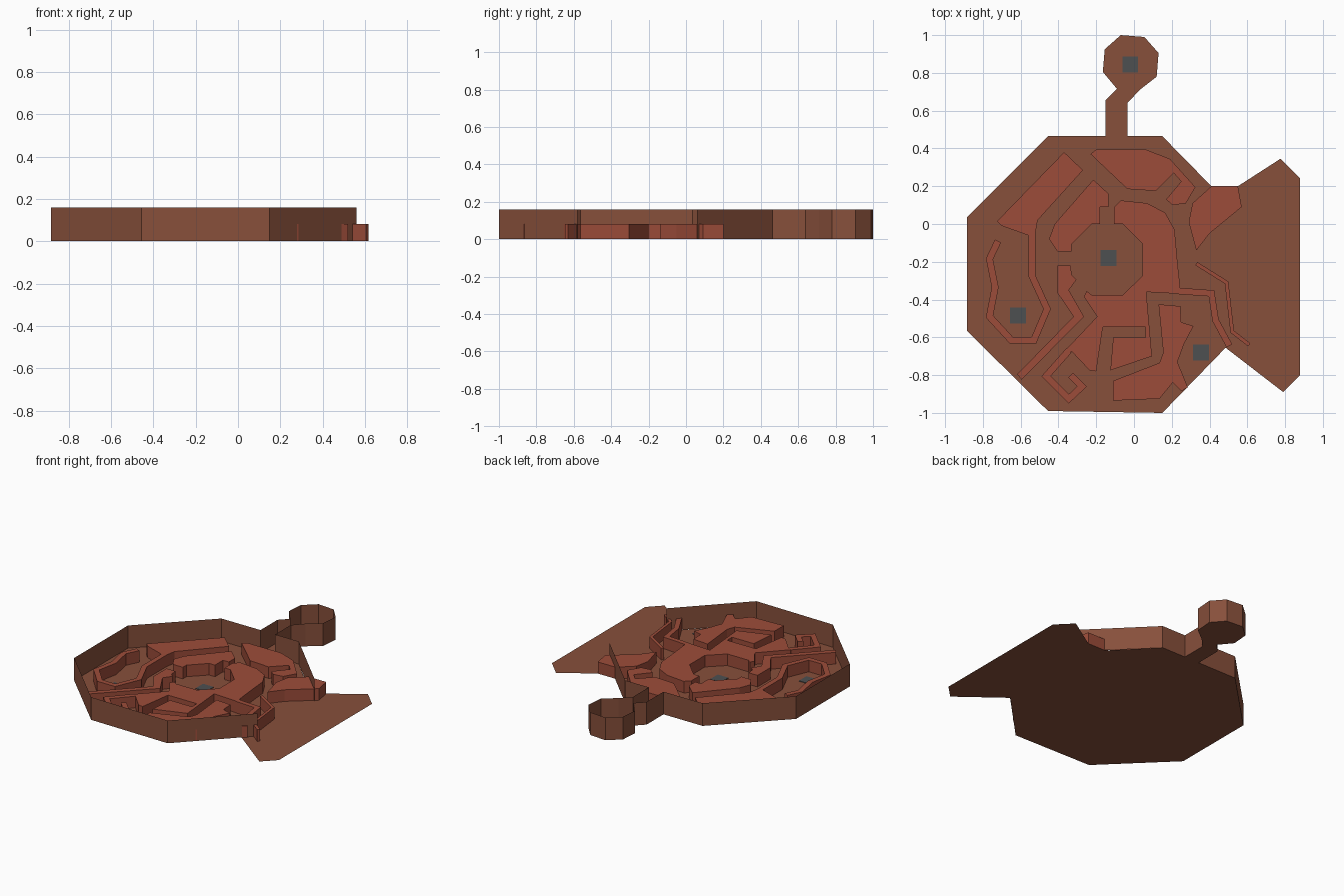
import bpy, bmesh
from mathutils import Vector


def material(name, rgb):
    m = bpy.data.materials.new(name)
    m.diffuse_color = (*rgb, 1)
    return m


BROWN = material("earth_brown", (0.245, 0.08, 0.044))
RED = material("red_clay", (0.335, 0.073, 0.042))
GREY = material("slate_grey", (0.075, 0.08, 0.082))
WALL_H, BLOCK_H = 0.16, 0.082


def finish(name, bm, mat):
    mesh = bpy.data.meshes.new(name)
    bm.to_mesh(mesh)
    bm.free()
    mesh.materials.append(mat)
    obj = bpy.data.objects.new(name, mesh)
    bpy.context.collection.objects.link(obj)
    return obj


def sheet(name, pts, mat):
    """Flat plate lying on the ground."""
    bm = bmesh.new()
    f = bm.faces.new([bm.verts.new((x, y, 0)) for x, y in pts])
    f.normal_update()
    if f.normal.z < 0:
        f.normal_flip()
    finish(name, bm, mat)


def curtain(name, pts, height, mat):
    """Paper-thin upright wall along an open path."""
    bm = bmesh.new()
    cols = [(bm.verts.new((x, y, 0)), bm.verts.new((x, y, height))) for x, y in pts]
    for (a, b), (c, d) in zip(cols, cols[1:]):
        bm.faces.new((a, c, d, b))
    finish(name, bm, mat)


def block(name, pts, mat=RED, height=BLOCK_H):
    """Flat-topped block without a bottom, since it sits on the floor."""
    area = sum(a[0] * b[1] - b[0] * a[1] for a, b in zip(pts, pts[1:] + pts[:1]))
    if area < 0:
        pts = pts[::-1]
    bm = bmesh.new()
    low = [bm.verts.new((x, y, 0)) for x, y in pts]
    top = [bm.verts.new((x, y, height)) for x, y in pts]
    bm.faces.new(top)
    n = len(pts)
    for i in range(n):
        j = (i + 1) % n
        bm.faces.new((low[i], low[j], top[j], top[i]))
    finish(name, bm, mat)


def ribbon(name, path, width):
    """Narrow block following a path, with mitred corners."""
    p = [Vector(q) for q in path]
    left, right = [], []
    for i, q in enumerate(p):
        d1 = (q - p[i - 1]).normalized() if i else (p[1] - q).normalized()
        d2 = (p[i + 1] - q).normalized() if i < len(p) - 1 else d1
        n1, n2 = Vector((-d1.y, d1.x)), Vector((-d2.y, d2.x))
        m = (n1 + n2).normalized()
        m *= width / 2 / max(m.dot(n1), 0.4)
        left.append(tuple(q + m))
        right.append(tuple(q - m))
    block(name, left + right[::-1])


# Outline shared by floor and outer wall: passage, round annex, octagon hall
outline = [(0.15, 0.465), (-0.035, 0.465), (-0.035, 0.64), (0.03, 0.71),
           (0.12, 0.78), (0.13, 0.905), (0.055, 0.99), (-0.07, 1.0),
           (-0.155, 0.925), (-0.165, 0.805), (-0.09, 0.715), (-0.15, 0.655),
           (-0.15, 0.465), (-0.455, 0.465), (-0.885, 0.035), (-0.885, -0.565),
           (-0.455, -0.99), (0.15, -1.0)]
apron = [(0.485, -0.655), (0.79, -0.89), (0.88, -0.8), (0.88, 0.24),
         (0.775, 0.345), (0.55, 0.2), (0.41, 0.2)]

sheet("floor", outline + apron, BROWN)
curtain("outer_wall", [(0.555, 0.06)] + outline + [(0.56, -0.58)], WALL_H, BROWN)

# Raised blocks between the passages
block("northwest_block", [(-0.37, 0.38), (-0.27, 0.285), (-0.51, 0.02), (-0.522, -0.05),
                          (-0.56, -0.06), (-0.7, -0.01), (-0.725, 0.015)])
block("inner_northwest_block", [(-0.215, 0.235), (-0.135, 0.16), (-0.135, 0.09),
                                (-0.18, 0.09), (-0.18, 0), (-0.225, 0), (-0.33, -0.105),
                                (-0.33, -0.145), (-0.405, -0.145), (-0.45, -0.08),
                                (-0.42, 0)])
block("north_block", [(-0.2, 0.395), (0.06, 0.395), (0.19, 0.345), (0.325, 0.195),
                      (0.275, 0.11), (0.205, 0.1), (0.17, 0.13), (0.25, 0.225),
                      (0.21, 0.27), (0.115, 0.175), (-0.035, 0.185), (-0.23, 0.37)])
block("central_block", [(-0.105, 0), (-0.105, 0.09), (-0.07, 0.125), (0.07, 0.11),
                        (0.165, 0.06), (0.215, -0.03), (0.23, -0.2), (0.245, -0.34),
                        (0.245, -0.37), (0.065, -0.36), (0.095, -0.7), (-0.125, -0.775),
                        (-0.11, -0.6), (0.06, -0.6), (0.06, -0.545), (-0.165, -0.545),
                        (-0.2, -0.78), (-0.235, -0.775), (-0.33, -0.675),
                        (-0.345, -0.685), (-0.365, -0.67), (-0.195, -0.49),
                        (-0.265, -0.385), (-0.25, -0.355), (-0.225, -0.375),
                        (-0.06, -0.375), (0.045, -0.275), (0.045, -0.105), (-0.06, 0)])
block("west_block", [(-0.405, -0.22), (-0.335, -0.22), (-0.33, -0.27), (-0.305, -0.295),
                     (-0.345, -0.35), (-0.265, -0.49), (-0.595, -0.825),
                     (-0.618, -0.795), (-0.32, -0.49), (-0.405, -0.365)])
block("southeast_block", [(0.13, -0.425), (0.245, -0.435), (0.25, -0.52), (0.315, -0.54),
                          (0.265, -0.635), (0.23, -0.73), (0.285, -0.865),
                          (0.25, -0.885), (0.205, -0.84), (0.135, -0.925),
                          (-0.11, -0.935), (-0.11, -0.83), (0.135, -0.735),
                          (0.155, -0.68)])
block("east_gate_block", [(0.41, 0.2), (0.55, 0.2), (0.57, 0.09), (0.4, -0.05),
                          (0.33, -0.14), (0.29, 0.01), (0.31, 0.11)])

# Narrow partitions
ribbon("west_room_partition", [(-0.54, -0.03), (-0.54, -0.275), (-0.46, -0.45),
                               (-0.53, -0.615), (-0.65, -0.615), (-0.765, -0.49),
                               (-0.735, -0.335), (-0.765, -0.185), (-0.72, -0.09)], 0.036)
ribbon("spiral_partition", [(-0.345, -0.67), (-0.465, -0.805), (-0.345, -0.925),
                            (-0.275, -0.86), (-0.335, -0.8)], 0.036)
ribbon("east_partition", [(0.24, -0.355), (0.41, -0.367), (0.432, -0.51),
                          (0.505, -0.645)], 0.034)
ribbon("gate_partition", [(0.33, -0.21), (0.49, -0.31), (0.52, -0.57), (0.61, -0.64)], 0.02)

# Grey floor markers in the four rooms
for i, (x, y) in enumerate([(-0.02, 0.845), (-0.135, -0.18), (-0.615, -0.485), (0.355, -0.68)]):
    r = 0.042
    block(f"floor_marker_{i + 1}",
          [(x - r, y - r), (x + r, y - r), (x + r, y + r), (x - r, y + r)], GREY, 0.004)
